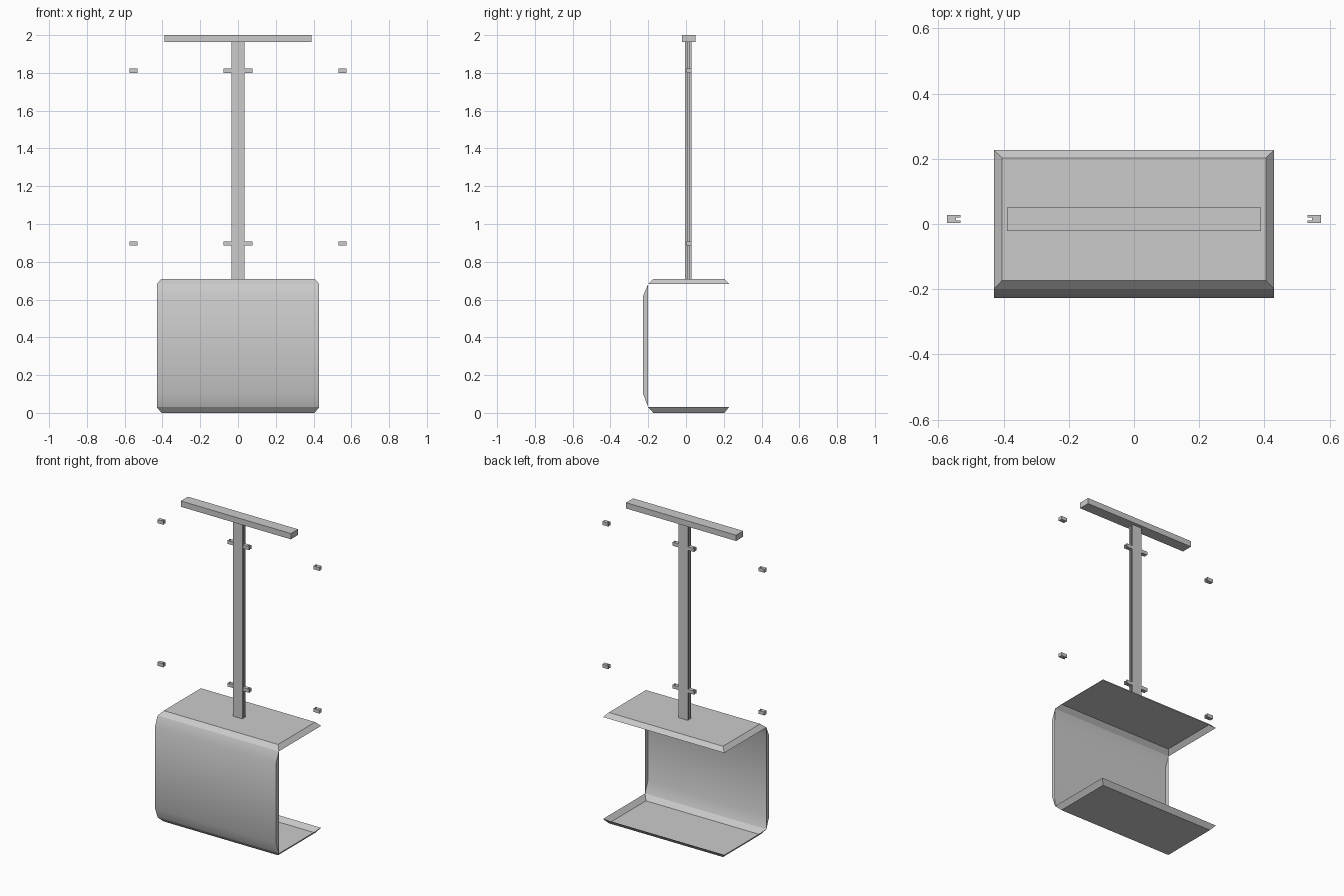
import bpy

if "Cube" in bpy.data.objects:
    bpy.data.objects.remove(bpy.data.objects["Cube"])

def mesh_obj(name, verts, faces, smooth=0):
    me = bpy.data.meshes.new(name)
    me.from_pydata(verts, [], faces)
    ob = bpy.data.objects.new(name, me)
    bpy.context.collection.objects.link(ob)
    bpy.ops.object.select_all(action='DESELECT')
    ob.select_set(True)
    bpy.context.view_layer.objects.active = ob
    bpy.ops.object.mode_set(mode='EDIT')
    bpy.ops.mesh.select_all(action='SELECT')
    bpy.ops.mesh.normals_make_consistent(inside=False)
    bpy.ops.object.mode_set(mode='OBJECT')
    if smooth:
        bpy.ops.object.shade_smooth_by_angle(angle=smooth)
    return ob

def extrude(name, outline, z0, z1):
    """Closed prism from an xy outline."""
    n = len(outline)
    verts = [(x, y, z) for z in (z0, z1) for x, y in outline]
    faces = [tuple(range(n))[::-1], tuple(range(n, 2 * n))]
    faces += [(i, (i + 1) % n, (i + 1) % n + n, i + n) for i in range(n)]
    return mesh_obj(name, verts, faces)

def rect(x, y0, y1):
    return [(-x, y0), (x, y0), (x, y1), (-x, y1)]

def tray(name, z_flat, z_rim):
    """Thin open panel with four sloping edges."""
    verts = [(x, y, z_flat) for x, y in rect(0.405, -0.173, 0.203)]
    verts += [(x, y, z_rim) for x, y in rect(0.43, -0.2, 0.227)]
    faces = [(0, 1, 2, 3)] + [(i, (i + 1) % 4, (i + 1) % 4 + 4, i + 4) for i in range(4)]
    if z_flat < z_rim:
        faces = [f[::-1] for f in faces]
    return mesh_obj(name, verts, faces)

# Counter: worktop and base trays
tray("counter_top", 0.71, 0.683)
tray("counter_base", 0.0, 0.03)

# Counter: bent front panel with narrow side returns, open at the back
profile = [(-0.2, 0.03), (-0.227, 0.1), (-0.227, 0.62), (-0.2, 0.683)]
verts = [(s * 0.43, y, z) for s in (-1, 1) for y, z in profile]
faces = [(i, i + 4, i + 5, i + 1) for i in range(3)] + [(0, 1, 2, 3), (7, 6, 5, 4)]
mesh_obj("counter_front", verts, faces, 0.6)

# Post with a slot down each side
half = [(0.034, -0.004), (0.034, 0.009), (0.022, 0.009),
        (0.022, 0.018), (0.034, 0.018), (0.034, 0.029)]
extrude("post", half + [(-x, y) for x, y in reversed(half)], 0.71, 1.965)

# Header bar
extrude("header_bar", rect(0.39, -0.022, 0.05), 1.963, 2.0)

# Slotted clips that face each other across the two open bays
def clip(name, x_back, x_open, z):
    d = 1 if x_open > x_back else -1
    notch = x_open - d * 0.014
    pts = [(x_back, 0.003), (x_open, 0.003), (x_open, 0.011), (notch, 0.011),
           (notch, 0.02), (x_open, 0.02), (x_open, 0.028), (x_back, 0.028)]
    extrude(name, pts, z - 0.011, z + 0.011)

for level, z in (("lower", 0.897), ("upper", 1.811)):
    for side, s in (("left", -1), ("right", 1)):
        clip(f"inner_clip_{level}_{side}", s * 0.034, s * 0.077, z)
        clip(f"outer_clip_{level}_{side}", s * 0.574, s * 0.532, z)
